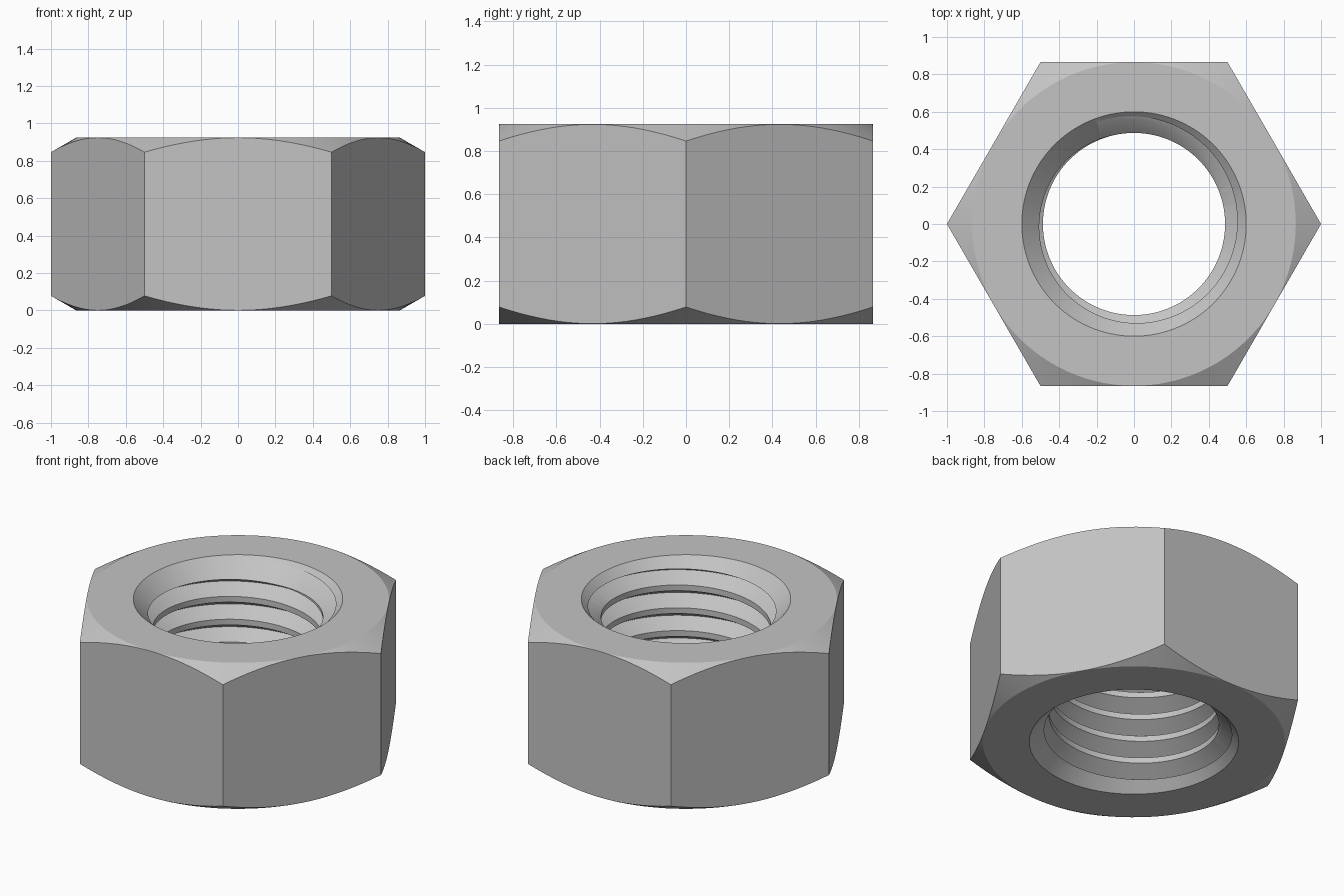
import bpy, bmesh
from math import cos, sin, tau, radians

HEIGHT = 0.924
PITCH = 0.1443
CREST_R, ROOT_R = 0.487, 0.58
SEGS = 120

old = bpy.data.objects.get("Cube")
if old:
    bpy.data.objects.remove(old, do_unlink=True)


def make_object(name, bm):
    bmesh.ops.recalc_face_normals(bm, faces=bm.faces)
    mesh = bpy.data.meshes.new(name)
    bm.to_mesh(mesh)
    bm.free()
    obj = bpy.data.objects.new(name, mesh)
    bpy.context.scene.collection.objects.link(obj)
    return obj


def turned_solid(name, profile, sides=SEGS):
    """Closed solid turned around z from (radius, height) pairs."""
    bm = bmesh.new()
    rings = [[bm.verts.new((r * cos(tau * i / sides), r * sin(tau * i / sides), z))
              for i in range(sides)] for r, z in profile]
    for low, high in zip(rings, rings[1:]):
        for i in range(sides):
            j = (i + 1) % sides
            bm.faces.new((low[i], low[j], high[j], high[i]))
    bm.faces.new(rings[0])
    bm.faces.new(rings[-1])
    return make_object(name, bm)


def threaded_core(name):
    """Right-handed helical thread: flat crests, sharp V roots."""
    half_crest = PITCH / 8
    shape = [(CREST_R, -half_crest), (CREST_R, half_crest), (ROOT_R, PITCH / 2)]
    turns = 10
    # A crest passes through this height at the 125 degree direction
    start = 0.694 - PITCH * 125 / 360 - 6 * PITCH
    bm = bmesh.new()
    columns = []
    for i in range(SEGS):
        a = tau * i / SEGS
        columns.append([bm.verts.new((r * cos(a), r * sin(a),
                                      start + PITCH * (t + i / SEGS) + z))
                        for t in range(turns) for r, z in shape])
    # The last column meets the first one turn higher
    columns.append(columns[0][len(shape):])
    for left, right in zip(columns, columns[1:]):
        for k in range(min(len(left), len(right)) - 1):
            bm.faces.new((left[k], right[k], right[k + 1], left[k + 1]))
    # Close both ends with fans around the axis
    middle = start + PITCH * turns / 2
    rim = [e for e in bm.edges if e.is_boundary]
    for side in (True, False):
        edges = [e for e in rim if (e.verts[0].co.z > middle) == side]
        heights = [v.co.z for e in edges for v in e.verts]
        hub = bm.verts.new((0, 0, (min(heights) + max(heights)) / 2))
        for e in edges:
            bm.faces.new((e.verts[0], e.verts[1], hub))
    return make_object(name, bm)


def carve(target, cutter, operation):
    cutter.hide_render = True
    mod = target.modifiers.new("carve", 'BOOLEAN')
    mod.operation = operation
    mod.solver = 'EXACT'
    mod.object = cutter
    bpy.context.view_layer.objects.active = target
    bpy.ops.object.modifier_apply(modifier=mod.name)
    bpy.data.objects.remove(cutter, do_unlink=True)


# Hexagonal body, rounded off at the corners by a double cone
nut = turned_solid("hex_nut", [(1, -0.1), (1, HEIGHT + 0.1)], 6)
flat_r, wide_r = 0.865, 1.2
drop = (wide_r - flat_r) * 0.577
carve(nut, turned_solid("corner_chamfer", [
    (flat_r, 0), (wide_r, drop), (wide_r, HEIGHT - drop), (flat_r, HEIGHT)]), 'INTERSECT')

# Threaded hole
carve(nut, threaded_core("thread_cutter"), 'DIFFERENCE')

# Countersinks at both ends of the hole
carve(nut, turned_solid("top_countersink",
                        [(0.4, HEIGHT - 0.2), (0.65, HEIGHT + 0.05)]), 'DIFFERENCE')
carve(nut, turned_solid("bottom_countersink", [(0.65, -0.05), (0.4, 0.2)]), 'DIFFERENCE')

# Plain steel finish
steel = bpy.data.materials.new("grey_steel")
steel.use_nodes = True
colour = (0.55, 0.55, 0.55, 1)
steel.diffuse_color = colour
steel.node_tree.nodes["Principled BSDF"].inputs["Base Color"].default_value = colour
nut.data.materials.clear()
nut.data.materials.append(steel)
for face in nut.data.polygons:
    face.material_index = 0

bpy.ops.object.select_all(action='DESELECT')
nut.select_set(True)
bpy.context.view_layer.objects.active = nut
bpy.ops.object.shade_smooth_by_angle(angle=radians(20))
